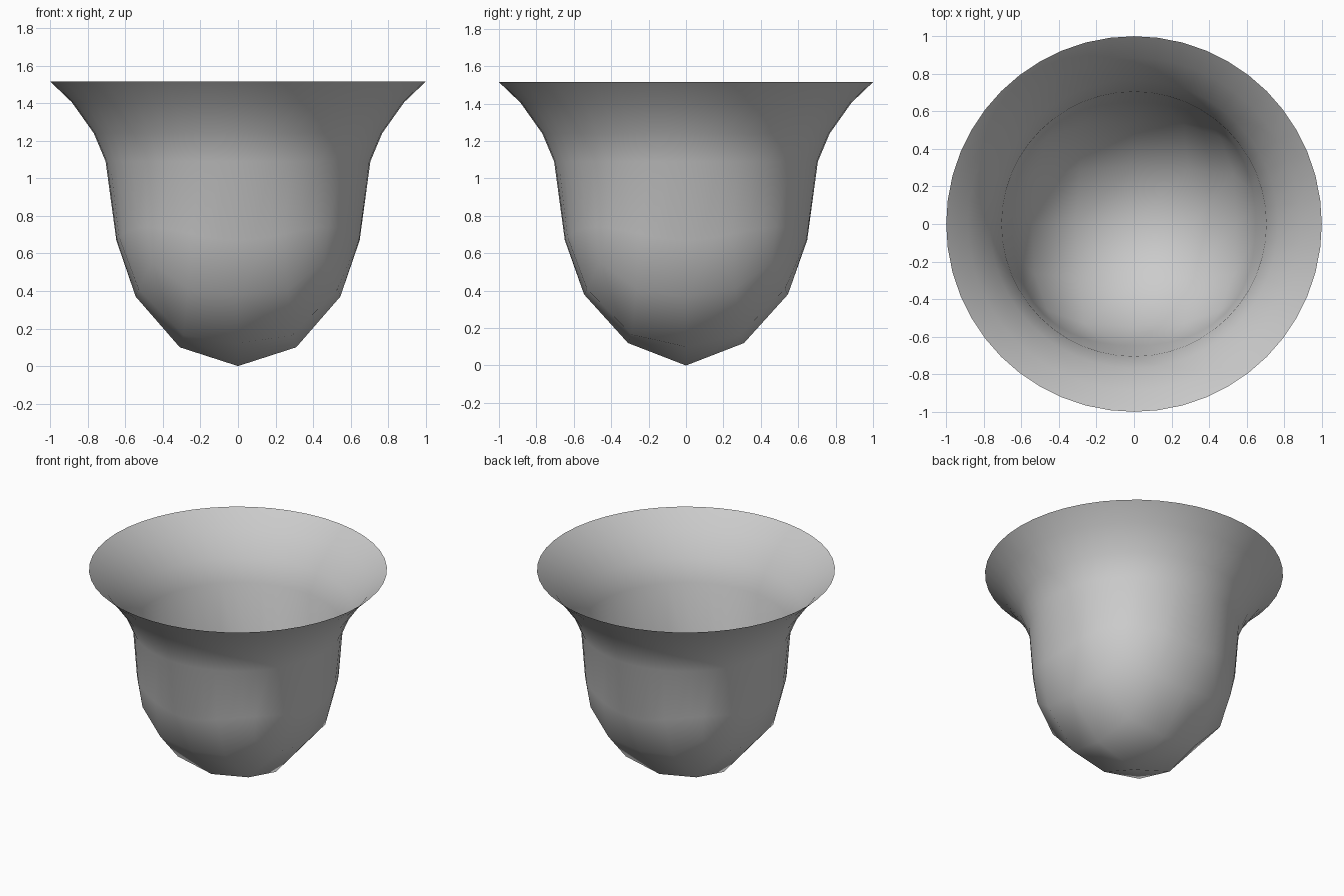
import bpy, bmesh, math

if "Cube" in bpy.data.objects:
    bpy.data.objects.remove(bpy.data.objects["Cube"])

SEG = 48
bm = bmesh.new()

# Coarse rounded base: a 4 x 4 quad grid, quarter shape mirrored by symmetry
xy = {(0, 0): (0, 0, 0), (1, 0): (.31, 0, .10), (0, 1): (0, .31, .12),
      (1, 1): (.29, .29, .165), (2, 0): (.545, 0, .37), (0, 2): (0, .545, .38),
      (2, 1): (.53, .265, .41), (1, 2): (.265, .53, .41), (2, 2): (.46, .46, .55)}
grid = {}
for i in range(-2, 3):
    for j in range(-2, 3):
        x, y, z = xy[abs(i), abs(j)]
        grid[i, j] = bm.verts.new((math.copysign(x, i), math.copysign(y, j), z))
for i in range(-2, 2):
    for j in range(-2, 2):
        bm.faces.new([grid[i, j], grid[i + 1, j], grid[i + 1, j + 1], grid[i, j + 1]])

border = [v for k, v in grid.items() if max(abs(k[0]), abs(k[1])) == 2]
border.sort(key=lambda v: math.atan2(v.co.y, v.co.x) % math.tau)


# Round rings of the wall and flared rim
def ring(r, z, dr=0.0, dz=0.0):
    verts = []
    for k in range(SEG):
        a = math.tau * k / SEG
        t = math.sin(2 * a) ** 2
        verts.append(bm.verts.new(((r + dr * t) * math.cos(a), (r + dr * t) * math.sin(a), z + dz * t)))
    return verts


rings = [ring(.648, .67, .032, .07), ring(.705, 1.09), ring(.768, 1.24),
         ring(.885, 1.405), ring(1.0, 1.515)]

# Join the 16-sided base border to the 48-sided wall
n = SEG // 16
for k in range(16):
    a, b = border[k], border[(k + 1) % 16]
    p = [rings[0][(k * n + m) % SEG] for m in range(n + 1)]
    bm.faces.new([a, p[1], p[0]])
    bm.faces.new([a, b, p[2], p[1]])
    bm.faces.new([b, p[3], p[2]])
for lo, hi in zip(rings, rings[1:]):
    for k in range(SEG):
        m = (k + 1) % SEG
        bm.faces.new([lo[k], lo[m], hi[m], hi[k]])

bmesh.ops.recalc_face_normals(bm, faces=bm.faces)
for f in bm.faces:
    f.smooth = True
mesh = bpy.data.meshes.new("bell_cup")
bm.to_mesh(mesh)
bm.free()
cup = bpy.data.objects.new("bell_cup", mesh)
bpy.context.collection.objects.link(cup)
